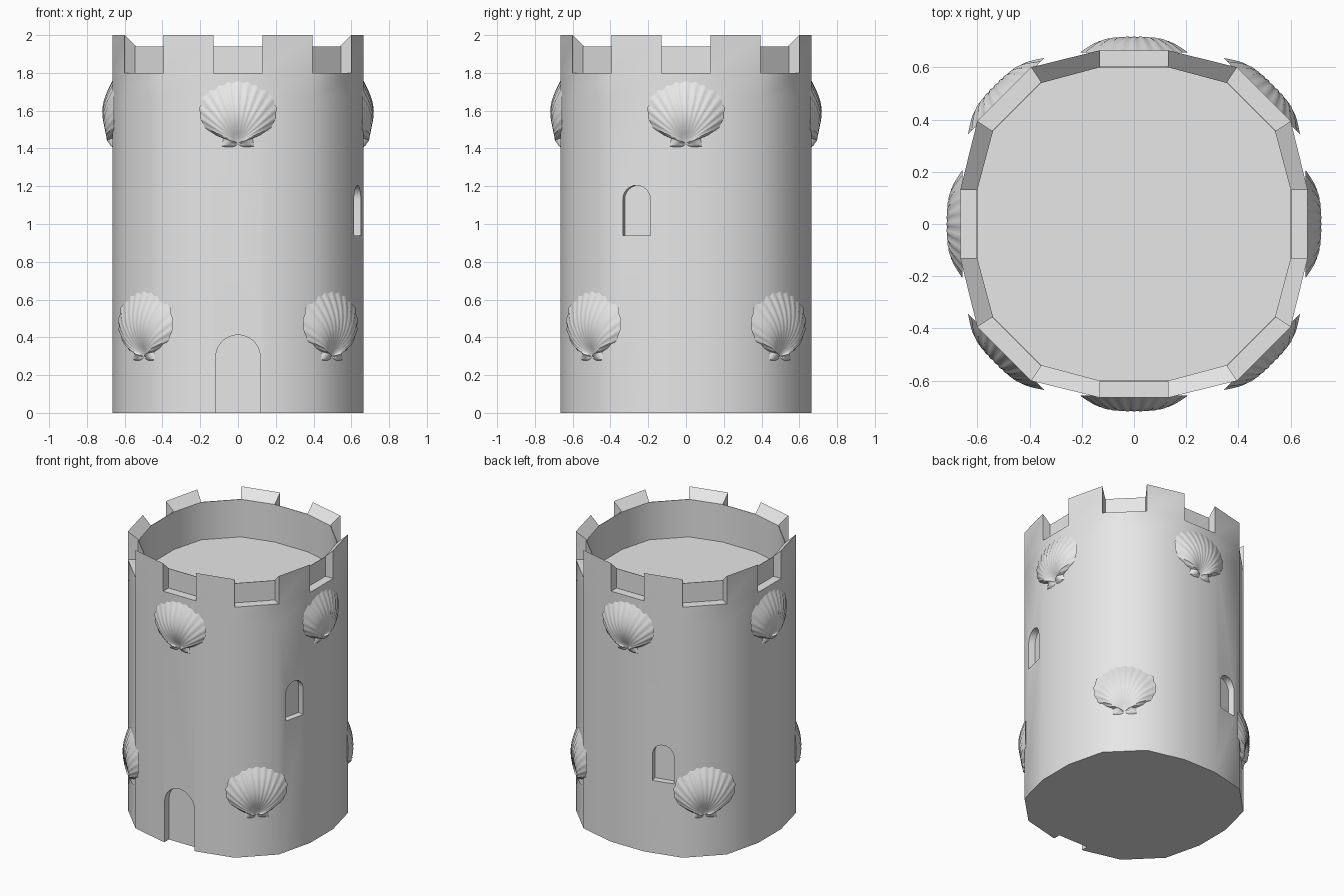
import bpy, bmesh
from math import sin, cos, pi, radians, hypot
from mathutils import Matrix, Vector

old = bpy.data.objects.get("Cube")
if old:
    bpy.data.objects.remove(old)

stone = bpy.data.materials.new("grey_stone")
stone.use_nodes = True
GREY = (0.8, 0.8, 0.8, 1)
stone.diffuse_color = GREY
stone.node_tree.nodes["Principled BSDF"].inputs["Base Color"].default_value = GREY


def make(name, bm):
    bmesh.ops.recalc_face_normals(bm, faces=bm.faces[:])
    mesh = bpy.data.meshes.new(name)
    bm.to_mesh(mesh)
    bm.free()
    mesh.materials.append(stone)
    obj = bpy.data.objects.new(name, mesh)
    bpy.context.collection.objects.link(obj)
    return obj


def activate(obj):
    bpy.ops.object.select_all(action='DESELECT')
    obj.select_set(True)
    bpy.context.view_layer.objects.active = obj


def smooth(obj, angle):
    activate(obj)
    bpy.ops.object.shade_smooth_by_angle(angle=radians(angle))


def outline(a, b, c):
    """Sixteen-sided plan: wide faces between narrower axis and diagonal ones."""
    corner = [Vector((a, -b)), Vector((a, b)), Vector((c, 0.394 * c / 0.6)),
              Vector((0.394 * c / 0.6, c))]
    return [Matrix.Rotation(k * pi / 2, 2) @ p for k in range(4) for p in corner]


OUTER = outline(0.665, 0.13, 0.6)
INNER = outline(0.6, 0.13, 0.54)
LIP = outline(0.604, 0.13, 0.544)
N = len(OUTER)
FLOOR, SILL, RIM, TOP = 1.67, 1.8, 1.94, 2.0


def ring(bm, plan, z):
    return [bm.verts.new((p.x, p.y, z)) for p in plan]


def wall(bm, low, high, sides):
    for i in sides:
        j = (i + 1) % N
        bm.faces.new((low[i], low[j], high[j], high[i]))


# Tower body
bm = bmesh.new()
base, deck = ring(bm, OUTER, 0), ring(bm, OUTER, FLOOR)
wall(bm, base, deck, range(N))
bm.faces.new(base)
bm.faces.new(deck)
tower = make("tower_body", bm)


# Door and window recesses
def arch_cut(name, x, y, z, turn, half, spring, depth, drop=0.0):
    bm = bmesh.new()
    pts = [(-half, -drop), (half, -drop)]
    pts += [(half * cos(k * pi / 12), spring + half * sin(k * pi / 12)) for k in range(13)]
    face = bm.faces.new([bm.verts.new((px, depth, pz)) for px, pz in pts])
    ext = bmesh.ops.extrude_face_region(bm, geom=[face])
    moved = [v for v in ext["geom"] if isinstance(v, bmesh.types.BMVert)]
    bmesh.ops.translate(bm, verts=moved, vec=(0, -depth - 0.1, 0))
    cutter = make(name, bm)
    cutter.matrix_world = Matrix.Translation((x, y, z)) @ Matrix.Rotation(turn, 4, 'Z')
    cutter.hide_render = True
    mod = tower.modifiers.new(name, 'BOOLEAN')
    mod.operation, mod.solver, mod.object = 'DIFFERENCE', 'EXACT', cutter
    activate(tower)
    bpy.ops.object.modifier_apply(modifier=name)
    bpy.data.objects.remove(cutter)


arch_cut("door_recess", 0, -0.665, 0, 0, 0.118, 0.295, 0.05, 0.1)
arch_cut("right_window", 0.6325, -0.262, 0.94, radians(76.2), 0.075, 0.19, 0.045)
arch_cut("back_window", -0.262, 0.6325, 0.52, radians(193.8), 0.075, 0.19, 0.045)
smooth(tower, 35)

# Parapet: sloped merlons on the wide faces, thin-backed notches between
bm = bmesh.new()
out_low, out_sill, out_top = (ring(bm, OUTER, z) for z in (FLOOR, SILL, TOP))
in_low, in_rim = ring(bm, INNER, FLOOR), ring(bm, INNER, RIM)
lip_sill, lip_rim = ring(bm, LIP, SILL), ring(bm, LIP, RIM)
merlons, gaps = range(1, N, 2), range(0, N, 2)
wall(bm, out_low, out_sill, range(N))
wall(bm, in_low, in_rim, range(N))
wall(bm, out_sill, out_top, merlons)
wall(bm, out_top, in_rim, merlons)
wall(bm, out_sill, lip_sill, gaps)
wall(bm, lip_sill, lip_rim, gaps)
wall(bm, lip_rim, in_rim, gaps)
for i in range(N):
    bm.faces.new((out_sill[i], out_top[i], in_rim[i], lip_rim[i], lip_sill[i]))
smooth(make("parapet", bm), 35)

# Scallop shell: ribbed fan spreading from its hinge, with two small ears
HALF = [(0, 0), (0.055, 0.0), (0.1, 0.008), (0.083, 0.055), (0.13, 0.075), (0.175, 0.11),
        (0.2, 0.16), (0.204, 0.21), (0.185, 0.268), (0.15, 0.313), (0.105, 0.345),
        (0.055, 0.363), (0, 0.37)]
RIM_PTS = HALF + [(-x, z) for x, z in HALF[-2:0:-1]]
STEPS, ROWS = 4, 14
HINGE = Vector((0, 0.03))


def shell_mesh():
    bm = bmesh.new()
    count = len(RIM_PTS) * STEPS
    rows = [[] for _ in range(ROWS)]
    for s in range(count):
        k, f = divmod(s, STEPS)
        edge = Vector(RIM_PTS[k]).lerp(Vector(RIM_PTS[(k + 1) % len(RIM_PTS)]), f / STEPS)
        ray = edge - HINGE
        spread = max(0.0, ray.y / ray.length * 0.5 + 0.5)
        rib = cos(s * 2 * pi / STEPS) if ray.length > 0.12 else 0
        for r in range(ROWS):
            t = (r + 1) / ROWS
            p = HINGE + ray * t * (1 + 0.012 * rib * t)
            bulge = 0.06 * sin(pi * t ** 0.9) * spread ** 1.3
            bulge += 0.012 * (1 - t) * (1 - spread)
            bulge *= 1 + 0.07 * rib * t
            rows[r].append(bm.verts.new((p.x, -bulge, p.y)))
    tip = bm.verts.new((0, -0.012, HINGE.y))
    for s in range(count):
        n = (s + 1) % count
        bm.faces.new((tip, rows[0][s], rows[0][n]))
        for a, b in zip(rows, rows[1:]):
            bm.faces.new((a[s], b[s], b[n], a[n]))
    bm.faces.new(rows[-1])
    return bm


first = make("shell_1", shell_mesh())
smooth(first, 45)
for i in range(8):
    obj = first if i == 0 else bpy.data.objects.new(f"shell_{i + 1}", first.data)
    if i:
        bpy.context.collection.objects.link(obj)
    turn = i * pi / 4
    dist, z = (0.692, 0.28) if i % 2 else (0.657, 1.4)
    if i % 2:
        z = 0.267
        obj.scale.z = 1.07
    obj.location = (dist * sin(turn), -dist * cos(turn), z)
    obj.rotation_euler.z = turn
